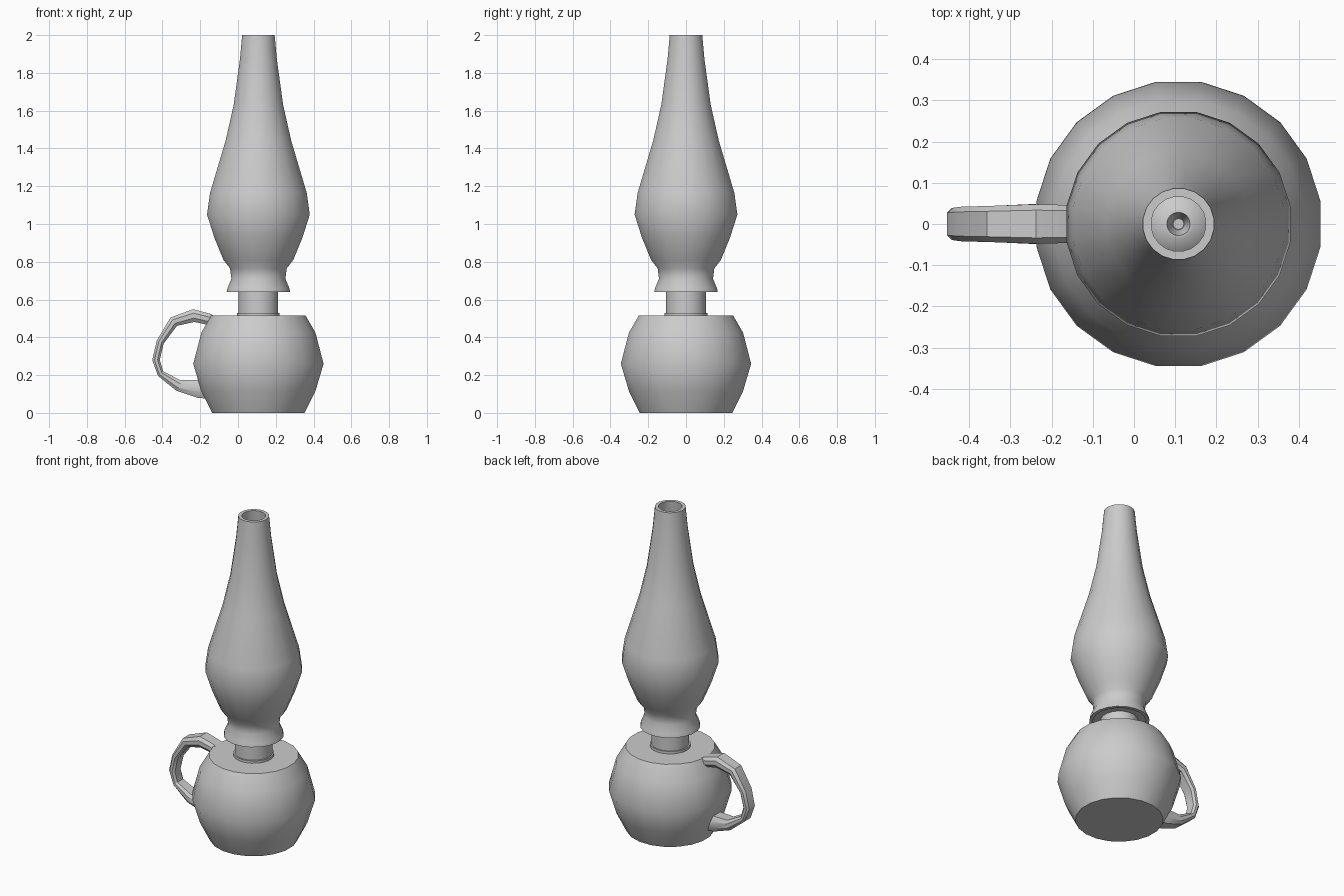
import bpy, bmesh, math
from mathutils import Vector

if "Cube" in bpy.data.objects:
    bpy.data.objects.remove(bpy.data.objects["Cube"])

AXIS_X = 0.108
SEG = 20
K = 1 / math.cos(math.pi / SEG)   # silhouette radius -> vertex radius


def finish(bm, name, angle):
    bmesh.ops.recalc_face_normals(bm, faces=bm.faces)
    me = bpy.data.meshes.new(name)
    bm.to_mesh(me)
    bm.free()
    ob = bpy.data.objects.new(name, me)
    bpy.context.collection.objects.link(ob)
    bpy.ops.object.select_all(action='DESELECT')
    ob.select_set(True)
    bpy.context.view_layer.objects.active = ob
    bpy.ops.object.shade_smooth_by_angle(angle=math.radians(angle))
    return ob


def bridge(bm, a, b):
    n = len(a)
    for i in range(n):
        bm.faces.new((a[i], a[(i + 1) % n], b[(i + 1) % n], b[i]))


def lathe(name, profile, closed=False, angle=42):
    """Revolve (radius, z) points; closed joins last ring to first, otherwise cap both ends."""
    bm = bmesh.new()
    rings = []
    for r, z in profile:
        ring = []
        for i in range(SEG):
            a = (i + 0.5) * math.tau / SEG
            ring.append(bm.verts.new((AXIS_X + r * K * math.cos(a), r * K * math.sin(a), z)))
        rings.append(ring)
    for a, b in zip(rings, rings[1:]):
        bridge(bm, a, b)
    if closed:
        bridge(bm, rings[-1], rings[0])
    else:
        bm.faces.new(rings[0])
        bm.faces.new(rings[-1])
    return finish(bm, name, angle)


# Oil reservoir
lathe("oil_reservoir", [(0.245, 0), (0.302, 0.115), (0.345, 0.26), (0.302, 0.425), (0.25, 0.515)])

# Burner collar, support plate and hollow wick holder
lathe("burner", [(0.113, 0.51), (0.113, 0.53), (0.105, 0.53), (0.105, 0.645), (0.15, 0.645),
                 (0.15, 0.655), (0.105, 0.66), (0.09, 0.70), (0.035, 0.74), (0.028, 0.74),
                 (0.014, 0.68)])
lathe("wick", [(0.013, 0.66), (0.013, 0.75)])

# Glass chimney: outer wall up, inner wall back down
outer = [(0.168, 0.64), (0.164, 0.66), (0.143, 0.71), (0.150, 0.765), (0.185, 0.81),
         (0.234, 0.93), (0.272, 1.05), (0.256, 1.165), (0.174, 1.44), (0.131, 1.63),
         (0.098, 1.87), (0.086, 2.0)]
inner = [(r - 0.02, z) for r, z in reversed(outer)]
lathe("chimney", outer + inner, closed=True)

# Handle: rounded section swept along a path (x, z, half thickness, half width)
path = [(-0.12, 0.48, 0.028, 0.045), (-0.16, 0.497, 0.030, 0.046), (-0.235, 0.515, 0.034, 0.048),
        (-0.34, 0.483, 0.028, 0.044), (-0.412, 0.375, 0.020, 0.042), (-0.434, 0.28, 0.020, 0.039),
        (-0.410, 0.208, 0.018, 0.040), (-0.315, 0.145, 0.030, 0.045), (-0.21, 0.128, 0.048, 0.050),
        (-0.14, 0.125, 0.052, 0.050)]
section = [(1, 0.7), (0.4, 1), (-0.4, 1), (-1, 0.7), (-1, -0.7), (-0.4, -1), (0.4, -1), (1, -0.7)]
bm = bmesh.new()
rings = []
for i, (x, z, t, w) in enumerate(path):
    p, q = path[max(i - 1, 0)], path[min(i + 1, len(path) - 1)]
    d = Vector((q[0] - p[0], q[1] - p[1])).normalized()
    rings.append([bm.verts.new((x - d.y * t * u, w * v, z + d.x * t * u)) for u, v in section])
for a, b in zip(rings, rings[1:]):
    bridge(bm, a, b)
bm.faces.new(rings[0])
bm.faces.new(rings[-1])
finish(bm, "handle", 30)
